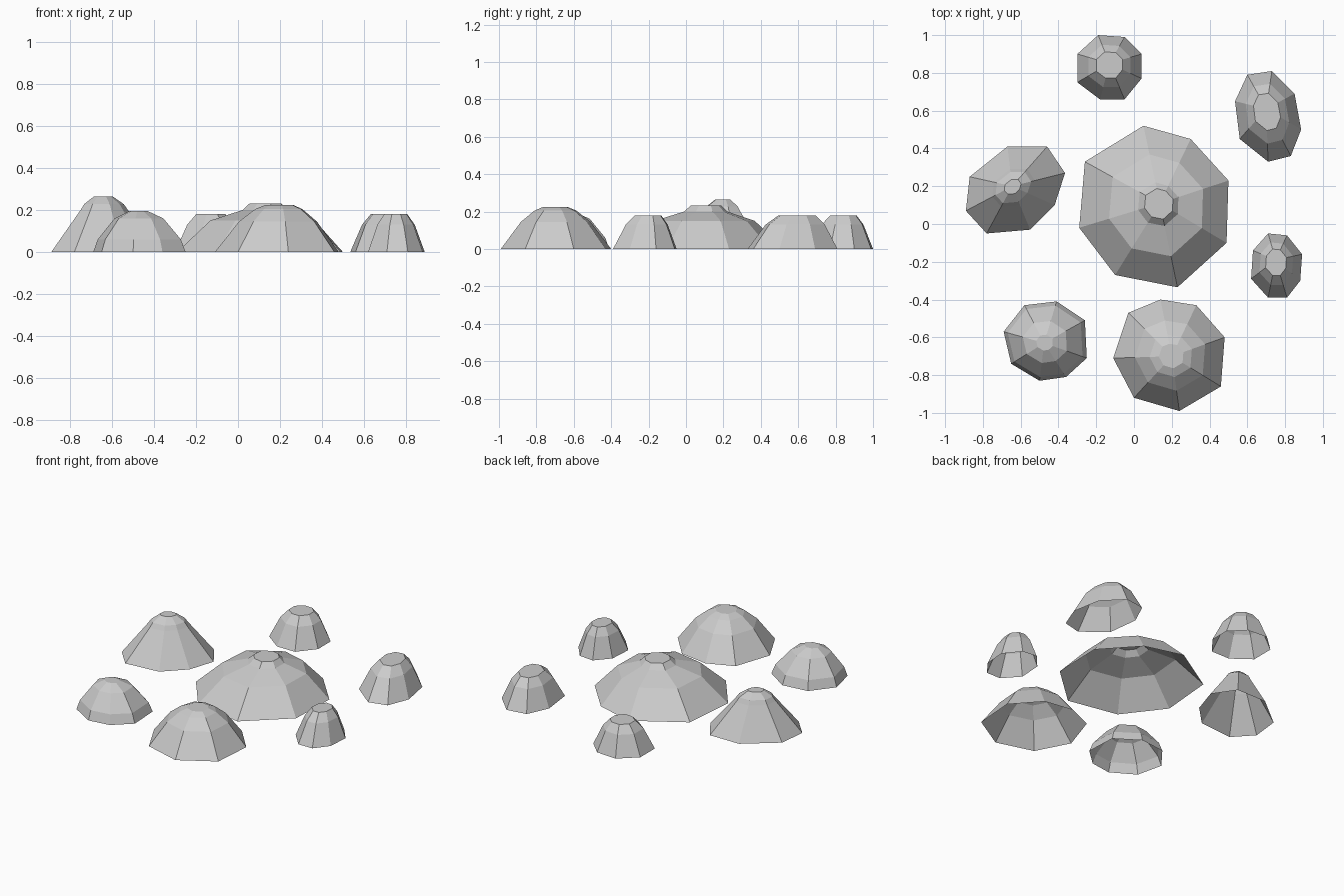
import bpy
import bmesh
from mathutils import Vector

default_cube = bpy.data.objects.get("Cube")
if default_cube:
    bpy.data.objects.remove(default_cube, do_unlink=True)

# One plain stone colour
stone_grey = bpy.data.materials.new("stone_grey")
stone_grey.use_nodes = True
stone_colour = (0.6, 0.6, 0.6, 1)
stone_grey.diffuse_color = stone_colour
shader = next(node for node in stone_grey.node_tree.nodes if node.type == "BSDF_PRINCIPLED")
shader.inputs["Base Color"].default_value = stone_colour
shader.inputs["Roughness"].default_value = 0.9

# Silhouettes as (fraction of the footprint kept, height), from ground to cap
steep_profile = [(1, 0), (.66, .13), (.41, .18)]
wide_profile = [(1, 0), (.63, .15), (.27, .2), (.19, .232)]
domed_profile = [(1, 0), (.63, .145), (.38, .205), (.22, .225)]
low_profile = [(1, 0), (.9, .06), (.53, .16), (.2, .195)]
capped_profile = [(1, 0), (.43, .2), (.36, .228), (.17, .265)]


def build_rock(name, footprint, summit, profile):
    """Draw a faceted, open-bottomed rock by shrinking its footprint to the summit."""
    mesh = bpy.data.meshes.new(name)
    rock = bpy.data.objects.new(name, mesh)
    bpy.context.collection.objects.link(rock)
    mesh.materials.append(stone_grey)
    bm = bmesh.new()
    peak = Vector(summit)

    # Rings of corners, each pulled closer to the summit
    rings = []
    for keep, height in profile:
        ring = []
        for corner in footprint:
            spot = peak.lerp(Vector(corner), keep)
            ring.append(bm.verts.new((spot.x, spot.y, height)))
        rings.append(ring)

    # Side facets between neighbouring rings
    count = len(footprint)
    for lower, upper in zip(rings, rings[1:]):
        for i in range(count):
            j = (i + 1) % count
            bm.faces.new((lower[i], lower[j], upper[j], upper[i]))

    # Flat cap on the highest ring
    bm.faces.new(rings[-1])
    bmesh.ops.recalc_face_normals(bm, faces=bm.faces)

    # An open shell must have its cap facing up
    bm.faces.ensure_lookup_table()
    if bm.faces[-1].normal.z < 0:
        bmesh.ops.reverse_faces(bm, faces=bm.faces)
    bm.to_mesh(mesh)
    bm.free()
    return rock


# Large central rock
build_rock("centre_rock",
           [(.05, .52), (.3, .45), (.5, .23), (.49, -.1),
            (.23, -.335), (-.1, -.27), (-.29, -.02), (-.26, .33)],
           (.137, .11), wide_profile)

# Medium rocks around it
build_rock("front_rock",
           [(.14, -.4), (.33, -.43), (.48, -.6), (.46, -.86),
            (.24, -.99), (0, -.92), (-.11, -.71), (-.03, -.47)],
           (.2, -.7), domed_profile)
build_rock("front_right_rock",
           [(-.58, -.43), (-.41, -.41), (-.26, -.51), (-.25, -.71),
            (-.36, -.81), (-.5, -.83), (-.65, -.74), (-.69, -.57)],
           (-.475, -.63), low_profile)
build_rock("right_rock",
           [(-.67, .41), (-.46, .41), (-.365, .27), (-.42, .1),
            (-.55, -.03), (-.78, -.05), (-.89, .07), (-.87, .25)],
           (-.645, .2), capped_profile)

# Small steep rocks
build_rock("back_rock",
           [(-.19, 1), (-.05, .99), (.04, .9), (.04, .77),
            (-.05, .66), (-.18, .66), (-.3, .75), (-.3, .9)],
           (-.13, .85), steep_profile)
build_rock("left_rock",
           [(.71, -.05), (.81, -.06), (.89, -.16), (.88, -.3),
            (.81, -.39), (.71, -.39), (.62, -.29), (.63, -.14)],
           (.75, -.19), steep_profile)
build_rock("back_left_rock",
           [(.6, .79), (.73, .81), (.85, .69), (.885, .5),
            (.83, .36), (.71, .33), (.56, .45), (.535, .65)],
           (.7, .61), steep_profile)
